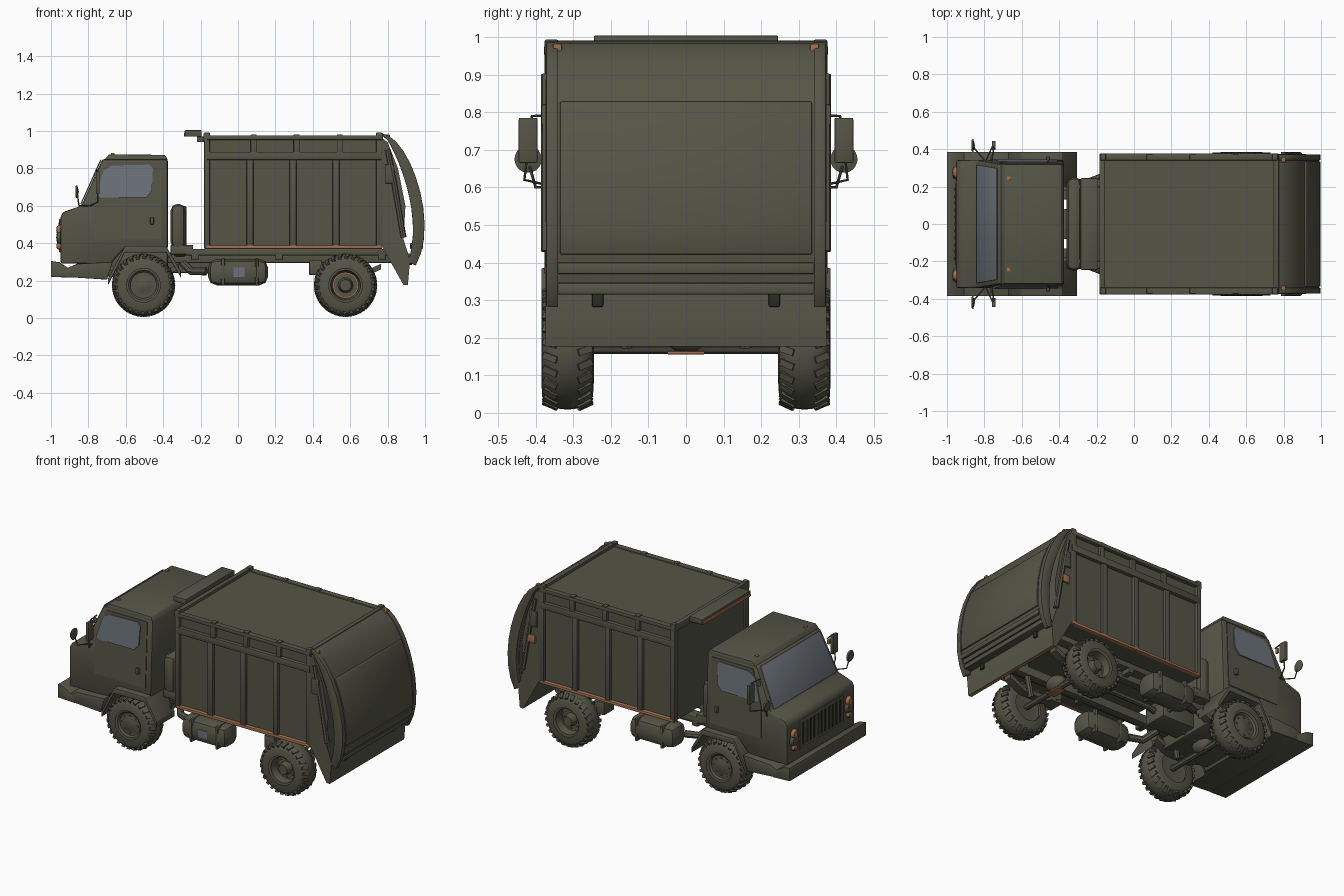
import bpy, bmesh, math
from mathutils import Matrix, Vector
from mathutils.geometry import interpolate_bezier

cube = bpy.data.objects.get("Cube")
if cube:
    bpy.data.objects.remove(cube, do_unlink=True)


def material(name, red, green, blue):
    mat = bpy.data.materials.new(name)
    mat.use_nodes = True
    mat.diffuse_color = (red, green, blue, 1)
    mat.node_tree.nodes["Principled BSDF"].inputs["Base Color"].default_value = (red, green, blue, 1)
    return mat


OLIVE = material("olive paint", .09, .09, .062)
RUST = material("rust orange", .36, .16, .08)
GLASS = material("grey glass", .15, .17, .195)
DARK = material("dark recess", .025, .025, .018)

# Shared reference planes and sizes
SOFT, ROUND = .004, .012
FRONT_AXLE, REAR_AXLE, AXLE_HEIGHT, TRACK = -.505, .575, .175, .315
WIDE, CAB, BODY = .385, .342, .355
CAB_FRONT, CAB_BACK, BELT, ROOF = -.95, -.375, .6, .85
BODY_FRONT, BODY_BACK, FLOOR, TOP = -.17, .77, .37, .97
parts = []


def finish(name, bm, mat=OLIVE, bevel=0, pair=False):
    """Turn a bmesh into an object; a pair is mirrored to the other side."""
    bmesh.ops.recalc_face_normals(bm, faces=bm.faces[:])
    if bevel:
        edges = [e for e in bm.edges if len(e.link_faces) == 2 and e.calc_face_angle() > .5]
        bmesh.ops.bevel(bm, geom=edges, offset=bevel, segments=2, profile=.5, affect='EDGES', clamp_overlap=True)
    mesh = bpy.data.meshes.new(name)
    bm.to_mesh(mesh)
    bm.free()
    mesh.materials.append(mat)
    ob = bpy.data.objects.new(name, mesh)
    bpy.context.collection.objects.link(ob)
    if pair:
        mirror = ob.modifiers.new("Mirror", 'MIRROR')
        mirror.use_axis = (False, True, False)
        mirror.use_mirror_merge = False
    parts.append(ob)
    return ob


def prism(name, outline, y, mat=OLIVE, bevel=0, lean=False):
    """Extrude an x, z outline: y is a centred half width, or a span built on both sides."""
    pair = isinstance(y, tuple)
    start, end = y if pair else (-y, y)
    bm = bmesh.new()
    face = bm.faces.new([bm.verts.new((x, start, z)) for x, z in outline])
    new = bmesh.ops.extrude_face_region(bm, geom=[face])["geom"]
    bmesh.ops.translate(bm, vec=(0, end - start, 0), verts=[v for v in new if isinstance(v, bmesh.types.BMVert)])
    if lean:  # cab sides lean inward above the belt line
        for v in bm.verts:
            v.co.y -= math.copysign(max(0, v.co.z - BELT) * .08, v.co.y)
    return finish(name, bm, mat, bevel, pair)


def box(name, x, y, z, mat=OLIVE, bevel=SOFT):
    corners = [(x[0], z[0]), (x[1], z[0]), (x[1], z[1]), (x[0], z[1])]
    return prism(name, corners, y, mat, bevel)


def around(centre, half=.01):
    return centre - half, centre + half


def strip(path, dx, dz):
    """Closed outline of a band: a path and its shifted copy."""
    return path + [(x + dx, z + dz) for x, z in reversed(path)]


def bezier(start, handle_a, handle_b, end):
    points = interpolate_bezier(*[Vector(p) for p in (start, handle_a, handle_b, end)], 12)
    return [(p.x, p.y) for p in points]


def place(bm, loc, axis):
    if axis == 'X':
        bm.transform(Matrix.Rotation(math.pi / 2, 4, 'Z'))
    bm.transform(Matrix.Translation(loc))


def lathe(name, profile, loc, axis='Y', mat=OLIVE, pair=True):
    """Spin a (radius, offset) profile around the axis."""
    bm = bmesh.new()
    verts = [bm.verts.new((r, h, 0)) for r, h in profile]
    edges = [bm.edges.new(ends) for ends in zip(verts, verts[1:])]
    bmesh.ops.spin(bm, geom=verts + edges, cent=(0, 0, 0), axis=(0, 1, 0), angle=math.tau, steps=36)
    bmesh.ops.remove_doubles(bm, verts=bm.verts[:], dist=.0001)
    place(bm, loc, axis)
    return finish(name, bm, mat, pair=pair)


def tube(name, path, radius, pair=True):
    curve = bpy.data.curves.new(name, 'CURVE')
    curve.dimensions = '3D'
    curve.bevel_depth, curve.bevel_resolution, curve.use_fill_caps = radius, 2, True
    spline = curve.splines.new('POLY')
    spline.points.add(len(path) - 1)
    for point, co in zip(spline.points, path):
        point.co = (*co, 1)
    helper = bpy.data.objects.new(name, curve)
    bpy.context.collection.objects.link(helper)
    bm = bmesh.new()
    bm.from_mesh(bpy.data.meshes.new_from_object(helper.evaluated_get(bpy.context.evaluated_depsgraph_get())))
    bpy.data.objects.remove(helper, do_unlink=True)
    return finish(name, bm, pair=pair)


def wheel(name, loc, dish):
    angles = [math.pi * i / 12 for i in range(13)]
    tyre = [(.09 + .076 * math.sqrt(abs(math.sin(a))), .07 * math.cos(a)) for a in angles]
    rim = [(0, .055), (.03, .055), (.04, dish), (.07, dish), (.08, .06), (.1, .062), (.09, -.06), (0, -.05)]
    lathe(name + "_tyre", tyre, loc)
    lathe(name + "_rim", rim, loc)
    # low slanted shoulder lugs and wheel nuts
    bm = bmesh.new()
    lugs, nuts = 26, 8
    for i in range(lugs):
        for side in (-1, 1):
            turn = Matrix.Rotation(math.tau * (i + side / 4) / lugs, 4, 'Y')
            slant = Matrix.Rotation(side * .3, 4, 'Z') @ Matrix.Rotation(-side * .4, 4, 'X')
            size = Matrix.Diagonal((.018, .04, .018, 1))
            bmesh.ops.create_cube(bm, size=1, matrix=turn @ Matrix.Translation((0, side * .045, .153)) @ slant @ size)
    for i in range(nuts):
        turn = Matrix.Rotation(math.tau * i / nuts, 4, 'Y')
        bmesh.ops.create_cube(bm, size=SOFT * 2, matrix=turn @ Matrix.Translation((0, dish, .055)))
    place(bm, loc, 'Y')
    finish(name + "_tread", bm, pair=True)


# Cab shell, roof and glass
hood = [(CAB_FRONT, .29), (CAB_FRONT, .54), (-.935, .567), (-.838, BELT)]
cab_rear = [(-.725, ROOF), (CAB_BACK, ROOF), (CAB_BACK, FLOOR), (-.61, FLOOR), (-.68, .29)]
prism("cab_shell", hood + cab_rear, CAB, bevel=ROUND, lean=True)
prism("cab_roof", [(-.715, .845), (-.69, .875), (-.39, .872), (CAB_BACK, .845)], CAB, bevel=SOFT, lean=True)
prism("windscreen", strip([(-.838, .606), (-.73, .845)], -.005, .004), .318, GLASS, bevel=SOFT, lean=True)
for door_part, outline, mat, y in (
        ("door", [(-.77, .42), (-.77, .62), (-.7, .835), (-.41, .835), (-.41, .42)], OLIVE, (CAB, CAB + SOFT)),
        ("side_window", [(-.757, .66), (-.72, .785), (-.675, .815), (-.47, .82), (-.455, .8), (-.46, .68), (-.49, .645), (-.74, .645)],
         GLASS, (CAB, CAB + 2 * SOFT))):
    prism(door_part, outline, y, mat, lean=True)
box("door_handle", x=around(-.46), y=(CAB, .36), z=around(.52, .02))

# Grille, lamps, bumper and step
box("grille_panel", x=around(CAB_FRONT, .006), y=.22, z=(.35, .53))
for i in range(6):
    slot = i * .037
    box("grille_slot", x=around(CAB_FRONT, .009), y=around(slot, .008), z=(.37, .51), mat=DARK, bevel=0)
for lens, radius, height, mat in (("headlamp", .04, .43, OLIVE), ("low_lens", .022, .385, RUST), ("high_lens", .03, .47, RUST)):
    dome = [(0, .022), (radius * .7, .018), (radius, 0)]
    lathe(lens, dome, (CAB_FRONT, .275, height), 'X', mat)
box("roof_marker", x=around(-.67), y=around(.245), z=(.87, .883), mat=RUST)
box("tow_plate", x=around(-.995, SOFT), y=.03, z=around(.26), mat=RUST)
prism("bumper", [(-1, .305), (-.955, .298), (-.88, .25), (-.88, .215), (-1, .22)], WIDE, bevel=SOFT)
prism("front_step", [(-.93, .26), (-.93, .22), (-.7, .205), (-.67, .3), (-.86, .29)], WIDE, bevel=SOFT)
box("engine_block", x=(-.7, CAB_BACK), y=.2, z=(.22, FLOOR), bevel=ROUND)
arch = [(FRONT_AXLE + dx, z) for dx, z in ((-.19, .21), (-.1, WIDE), (.12, WIDE), (.2, .25))]
prism("front_arch", strip(arch, 0, -.035), (.2, WIDE), bevel=SOFT)

# Mirrors on bent arms
arm = [(-.76, .335, .79), (-.75, .41, .79), (-.75, .43, .62), (-.79, CAB, BELT)]
tube("mirror_arm", arm, SOFT)
box("main_mirror", x=around(-.75), y=around(.42, .025), z=around(.725, .06))
box("side_repeater", x=around(-.76, .007), y=(CAB, .365), z=around(.765, .015), mat=RUST)
tube("round_mirror_arm", [(-.8, CAB, BELT), (-.85, .4, BELT), (-.86, .42, .67)], SOFT)
lathe("round_mirror", [(0, .01), (.03, .008), (.036, 0), (0, -.01)], (-.86, .42, .675), 'X')

# Wheels, axles and springs
for end, x, dish in (("front", FRONT_AXLE, .05), ("rear", REAR_AXLE, .015)):
    wheel(end + "_wheel", (x, TRACK, AXLE_HEIGHT), dish)
    leaf = [(x - .19, .29), (x - .08, .24), (x + .08, .24), (x + .19, .29)]
    prism(end + "_leaf_spring", strip(leaf, 0, -.03), around(.2, .025))
    tube(end + "_damper", [(x + .05, .16, AXLE_HEIGHT), (x + .1, .15, FLOOR)], .018)
    tube(end + "_axle", [(x, -TRACK, AXLE_HEIGHT), (x, TRACK, AXLE_HEIGHT)], .018, pair=False)
    ball = [(.05 * math.sin(math.pi * i / 8), .07 * math.cos(math.pi * i / 8)) for i in range(9)]
    lathe(end + "_differential", ball, (x, 0, .21), pair=False)
box("sump_plate", x=around(REAR_AXLE, .03), y=.05, z=(.155, .165), mat=RUST)
rim_ring = [(.063, .015), (.063, .02), (.068, .02), (.068, .015)]
lathe("rear_rim_ring", rim_ring, (REAR_AXLE, TRACK, AXLE_HEIGHT), mat=RUST)

# Chassis, tanks and drive line
box("chassis_rail", x=(-.9, .82), y=around(.155, .025), z=(.295, .35))
box("subframe_rail", x=(-.28, .8), y=around(.2, .04), z=(.335, FLOOR))
box("fuel_tank", x=around(0, .16), y=(.21, .36), z=(.175, .315), bevel=.045)
for x in (-.08, .1):
    box("tank_strap", x=around(x), y=(.206, .364), z=(.172, .32), bevel=.045)
box("tank_label", x=around(.005, .03), y=(-.364, -.358), z=around(.245, .025), mat=GLASS, bevel=0).modifiers.clear()
box("spring_hanger", x=around(.415, .035), y=around(.23, .05), z=(.23, .31))
tube("prop_shaft", [(FRONT_AXLE, 0, .22), (-.1, 0, .315), (.4, 0, .315), (REAR_AXLE, 0, .22)], .018, pair=False)
box("gearbox", x=(-.38, -.15), y=.08, z=(.24, .34), bevel=ROUND)
for x in (-.23, .22, BODY_BACK):
    box("cross_member", x=around(x, .02), y=.24, z=(.31, .35))
tube("exhaust_pipe", [(-.3, .15, .3), (-.25, .22, .25), (BODY_FRONT, .25, .25)], .022)

# Rounded air duct and its frame behind the cab
box("air_duct", x=around(-.32, .04), y=.25, z=(FLOOR, .61), bevel=.035)
box("duct_frame", x=around(-.31, .035), y=around(.2, .02), z=(.33, BELT), bevel=ROUND)
box("duct_base", x=(-.36, -.24), y=.24, z=(.34, .39))

# Refuse container with evenly spaced ribs and long rails
length = (BODY_FRONT, BODY_BACK)
box("container_body", x=length, y=BODY, z=(FLOOR, TOP), bevel=0)
bays = 4
for i in range(bays + 1):
    x = BODY_FRONT + SOFT + (BODY_BACK - BODY_FRONT - .02) * i / bays
    if i in (0, bays):
        box("corner_post", x=around(x, .015), y=(.34, .376), z=(FLOOR, .993))
    else:
        box("container_rib", x=around(x, .018), y=(.34, .374), z=(FLOOR, ROOF))
        box("upper_rib", x=around(x + .02, .016), y=(.34, .374), z=(ROOF, TOP + ROUND))
for rail, bottom, top, mat in (("middle_rail", .845, .888, OLIVE), ("top_rail", .952, .976, OLIVE), ("lower_rail", FLOOR, .388, RUST)):
    box(rail, x=length, y=(.34, .378), z=(bottom, top), mat=mat)
for name, x in (("front_top_frame", BODY_FRONT), ("rear_top_frame", BODY_BACK - .01)):
    box(name, x=around(x, .015), y=.376, z=(.945, .988))
box("front_hood_bar", x=around(-.24, .045), y=.245, z=(TOP, 1.004))
box("front_bar_strip", x=around(-.286, SOFT), y=.24, z=(TOP, .99), mat=RUST)
box("front_bar_bracket", x=(-.22, BODY_FRONT), y=.2, z=(.94, TOP))

# Tailgate: inner wall with sloping hopper, curved shell and side frames
hopper = [(.76, TOP), (.8, .94), (.855, .8), (.895, .6), (.885, .42), (.92, .31), (.908, .176), (.885, .176), (.76, .4)]
flap = prism("tailgate_hopper", hopper, .374)
flap.data.materials.append(RUST)
for face in flap.data.polygons:
    face.material_index = int(face.normal.z < -.9)
outer = bezier((.76, .99), (.92, .98), (1.08, .5), (.95, .28))
inner = bezier((.91, .3), (.99, .55), (.86, ROOF), (.8, .95))
prism("tailgate_side_frame", outer + inner, (.34, .372), bevel=SOFT)
prism("tailgate_shell", [(x - .008, z) for x, z in outer if z > .32] + inner[1:], CAB)
prism("tailgate_press_panel", strip([p for p in outer if .4 < p[1] < .88], -.03, 0), .335, bevel=SOFT)
for height, reach in ((.33, .93), (.385, .955)):
    box("tailgate_cross_bar", x=around(reach, .035), y=CAB, z=around(height, .015))
box("flap_hinge", x=around(.915, .015), y=around(.235, .015), z=around(.3, .018), mat=DARK)
tube("lift_ram", [(.8, FLOOR, .9), (.835, FLOOR, .72), (.885, FLOOR, .43)], .016)
box("ram_bracket", x=around(.81, .025), y=(BODY, WIDE), z=around(BODY_BACK, .05))
box("ram_clamp", x=around(.82, .025), y=(FLOOR, WIDE), z=around(.64, .025), mat=RUST).modifiers.clear()
box("tail_marker", x=around(.8, .012), y=around(CAB, .012), z=around(TOP, ROUND), mat=RUST)

# Smooth curved surfaces while keeping edges crisp
bpy.ops.object.select_all(action='DESELECT')
for ob in parts:
    ob.select_set(True)
bpy.context.view_layer.objects.active = parts[0]
bpy.ops.object.shade_smooth_by_angle(angle=math.radians(35))
